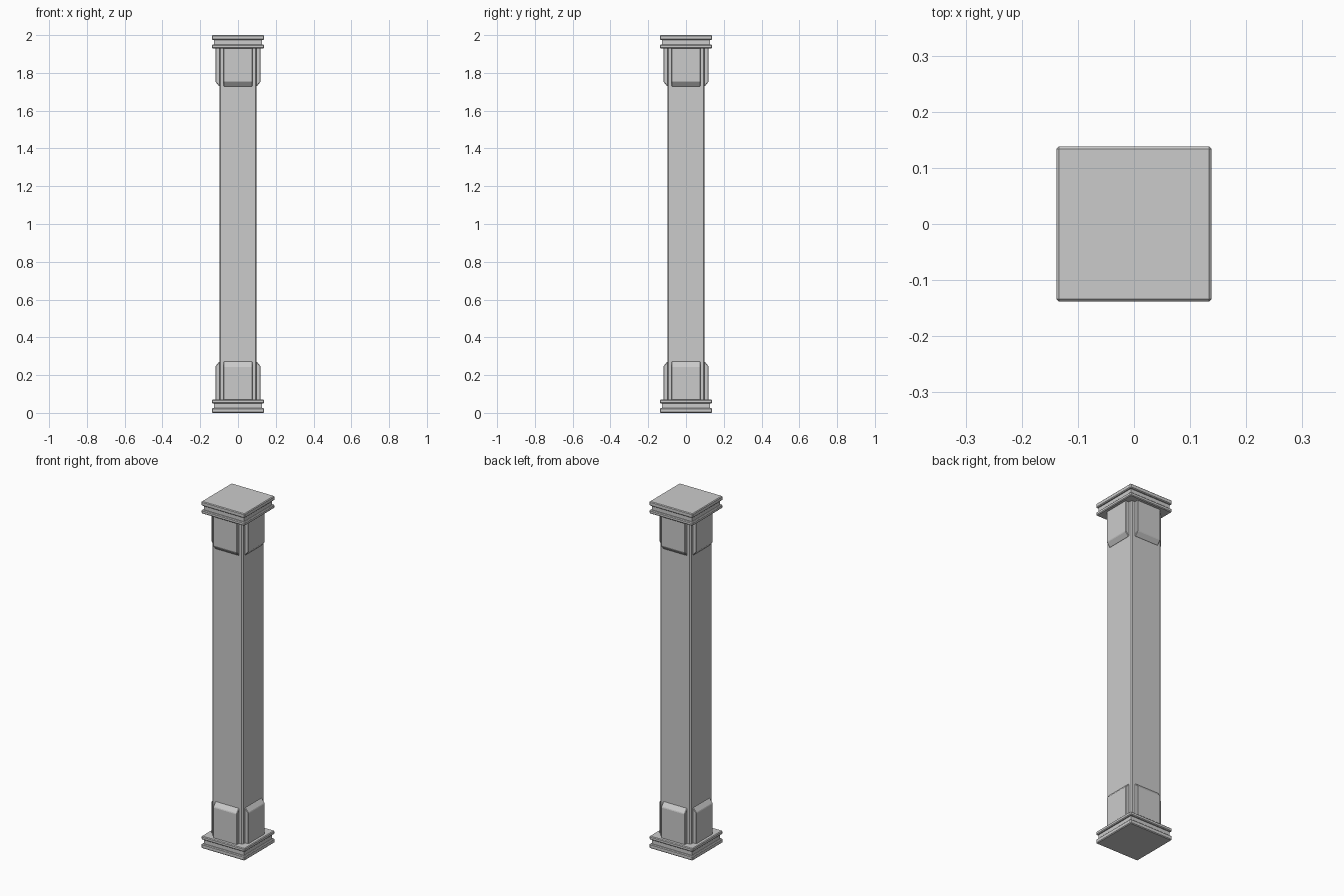
import bpy
import bmesh
from math import pi
from mathutils import Matrix

cube = bpy.data.objects.get("Cube")
if cube:
    bpy.data.objects.remove(cube, do_unlink=True)

stone = bpy.data.materials.new("grey_stone")
stone.use_nodes = True
stone.diffuse_color = (0.6, 0.6, 0.6, 1)
stone.node_tree.nodes["Principled BSDF"].inputs["Base Color"].default_value = (0.6, 0.6, 0.6, 1)


def finish(name, bm, bevel=0):
    bmesh.ops.recalc_face_normals(bm, faces=bm.faces)
    mesh = bpy.data.meshes.new(name)
    bm.to_mesh(mesh)
    bm.free()
    mesh.materials.append(stone)
    obj = bpy.data.objects.new(name, mesh)
    bpy.context.collection.objects.link(obj)
    if bevel:
        mod = obj.modifiers.new("soft_edges", "BEVEL")
        mod.width = bevel
        mod.segments = 1
    return obj


def block(name, half, low, high, bevel):
    """Square block centred on the column axis."""
    bm = bmesh.new()
    bmesh.ops.create_cube(bm, size=1)
    for v in bm.verts:
        v.co.x *= 2 * half
        v.co.y *= 2 * half
        v.co.z = low if v.co.z < 0 else high
    return finish(name, bm, bevel)


def pad(name, top, turn):
    """Raised panel with a sloping end, turned to one side of the shaft."""
    profile = [(0.09, 0.065), (0.119, 0.065), (0.119, 0.247), (0.099, 0.272), (0.09, 0.272)]
    bm = bmesh.new()
    verts = [bm.verts.new((-0.076, -y, 2 - z if top else z)) for y, z in profile]
    face = bm.faces.new(verts)
    side = bmesh.ops.extrude_face_region(bm, geom=[face])["geom"]
    moved = [g for g in side if isinstance(g, bmesh.types.BMVert)]
    bmesh.ops.translate(bm, verts=moved, vec=(0.152, 0, 0))
    bm.transform(Matrix.Rotation(turn * pi / 2, 4, "Z"))
    return finish(name, bm, 0.003)


# Shaft
block("shaft", 0.098, 0.06, 1.94, 0.006)

# Base and capital: two slabs around a recessed band, then four panels
for top, label in ((False, "base"), (True, "capital")):
    for part, half, low, high, bevel in (
        ("outer_slab", 0.138, 0.0, 0.025, 0.004),
        ("recessed_band", 0.128, 0.02, 0.055, 0),
        ("inner_slab", 0.138, 0.05, 0.07, 0.004),
    ):
        if top:
            low, high = 2 - high, 2 - low
        block(f"{label}_{part}", half, low, high, bevel)
    for turn, direction in enumerate(("front", "left", "back", "right")):
        pad(f"{label}_{direction}_panel", top, turn)
